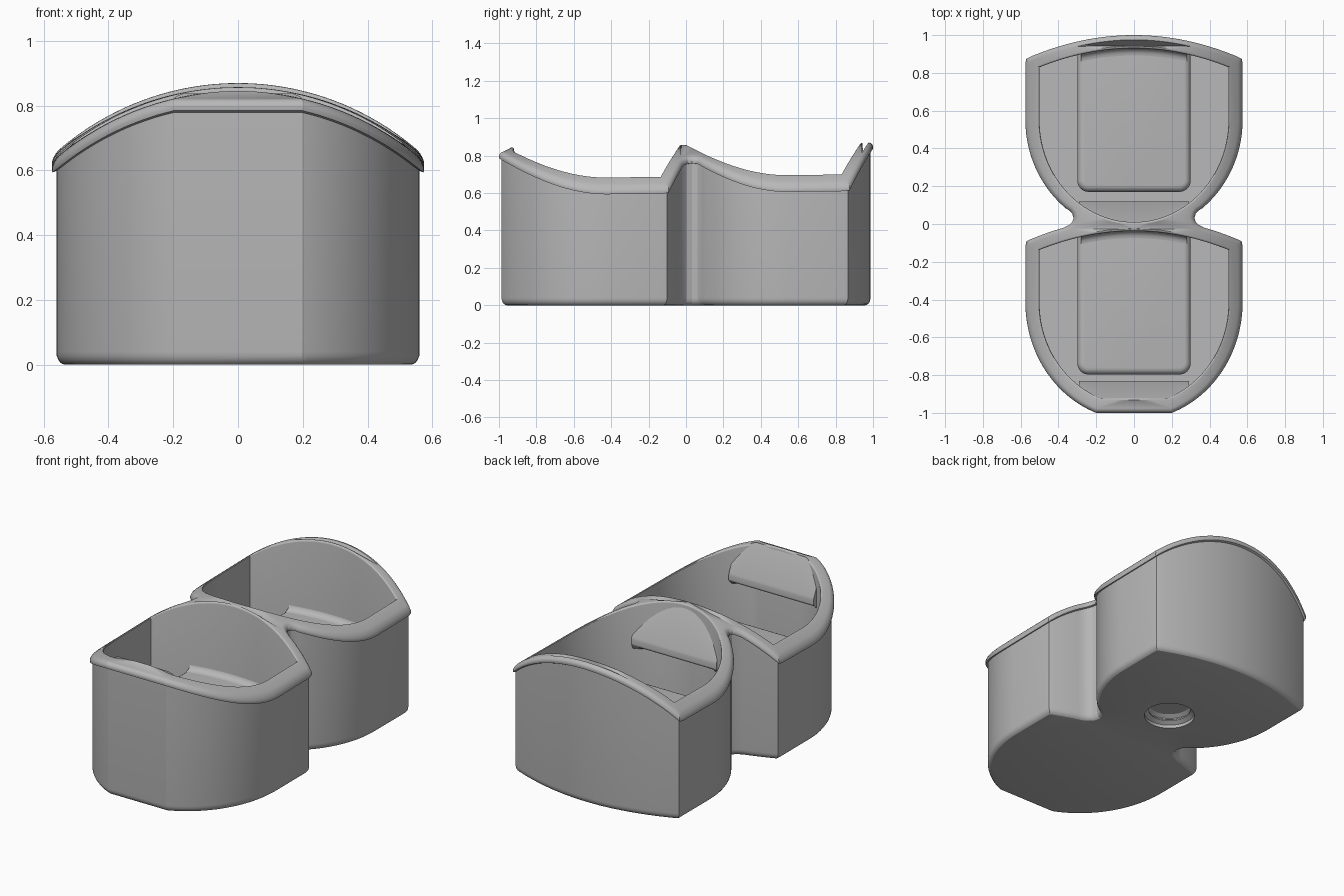
import bpy, bmesh
from math import sin, cos, acos, sqrt, pi, radians
from mathutils import Vector

if "Cube" in bpy.data.objects:
    bpy.data.objects.remove(bpy.data.objects["Cube"])

grey = bpy.data.materials.new("plain grey")
grey.use_nodes = True
grey.diffuse_color = (0.48, 0.48, 0.48, 1)
grey.node_tree.nodes["Principled BSDF"].inputs["Base Color"].default_value = (0.48, 0.48, 0.48, 1)

PITCH = 0.967      # distance between the two cups
FLOOR = 0.08


def finish(bm, name):
    bmesh.ops.recalc_face_normals(bm, faces=bm.faces)
    mesh = bpy.data.meshes.new(name)
    bm.to_mesh(mesh)
    bm.free()
    mesh.materials.append(grey)
    obj = bpy.data.objects.new(name, mesh)
    bpy.context.collection.objects.link(obj)
    bpy.ops.object.select_all(action='DESELECT')
    obj.select_set(True)
    bpy.context.view_layer.objects.active = obj
    bpy.ops.object.shade_smooth_by_angle(angle=radians(20))
    return obj


def rim_z(x, y):
    """Domed height of the rim, tilted slightly up to the back."""
    return 0.857 + 0.013 * y - (0.85 - sqrt(0.85 ** 2 - x * x))


def mirrored(half):
    return half + [(-x, y) for x, y in reversed(half) if x > 1e-6]


def ellipse_side(rx, ry, yc, t0, n=28):
    return [(rx * cos(t0 * (1 - i / n)), yc - ry * sin(t0 * (1 - i / n))) for i in range(n + 1)]


def back_arc(x0, x1, apex, k, n=20):
    xs = [x0 + (x1 - x0) * i / n for i in range(n + 1)]
    return [(x, apex - k * x * x) for x in xs]


def inset(loop, d):
    """Move a counter-clockwise loop inwards by d with mitred corners."""
    out = []
    for i, p in enumerate(loop):
        a, b, c = Vector(loop[i - 1]), Vector(p), Vector(loop[(i + 1) % len(loop)])
        e, f = (b - a).normalized(), (c - b).normalized()
        n1, n2 = Vector((-e.y, e.x)), Vector((-f.y, f.x))
        m = (n1 + n2) / (1 + n1.dot(n2))
        out.append((p[0] + m.x * d, p[1] + m.y * d))
    return out


def ring(bm, loop, height):
    """Add a vertex ring; height is a number or a function of x and y."""
    return [bm.verts.new((x, y, height(x, y) if callable(height) else height)) for x, y in loop]


def bridge(bm, rings):
    for a, b in zip(rings, rings[1:]):
        for i in range(len(a)):
            bm.faces.new((a[i - 1], a[i], b[i], b[i - 1]))


def fill_between(bm, rings):
    edges = []
    for r in rings:
        for i in range(len(r)):
            edges.append(bm.edges.get((r[i - 1], r[i])) or bm.edges.new((r[i - 1], r[i])))
    bmesh.ops.triangle_fill(bm, edges=edges, use_beauty=True, normal=(0, 0, 1))


def below(d):
    return lambda x, y: rim_z(x, y) - d


def shield(shift, low):
    """Inner outline of one cup."""
    half = ellipse_side(0.5, 0.54, 0.55 + shift, pi / 2)
    half = [(max(x, 0), max(y, low)) for x, y in half]
    half[0] = (0, half[0][1])
    return mirrored(half + back_arc(0.5, 0, 0.93 + shift, 0.4))


# Outer outline: front cup, narrow neck, rear cup
half = ellipse_side(0.575, 0.624, -0.415, acos(0.2 / 0.575))
half += [(0.575, -0.12), (0.57, -0.092)]
half += back_arc(0.55, 0.37, 0.033, 0.38, 8)
half += [(0.345, -0.006), (0.327, 0.01), (0.32, 0.032), (0.327, 0.055), (0.34, 0.07)]
half += ellipse_side(0.575, 0.6, 0.55, acos(0.36 / 0.575))
half += [(0.575, 0.85), (0.57, 0.875)]
half += back_arc(0.55, 0, 1.0, 0.38)
outline = mirrored(half)
cavities = [shield(0, -1), shield(-PITCH, -0.92)]

# Body: rounded foot, wall and rolled lip
bm = bmesh.new()
outer = []
for i in range(6):
    t = pi / 2 * i / 5
    outer.append(ring(bm, inset(outline, 0.014 + 0.028 * (1 - sin(t))), 0.04 * (1 - cos(t))))
outer.append(ring(bm, inset(outline, 0.014), below(0.042)))
outer.append(ring(bm, inset(outline, 0.002), below(0.036)))
for i in range(7):
    t = pi / 2 * i / 6
    outer.append(ring(bm, inset(outline, 0.025 * (1 - cos(t))), below(0.025 * (1 - sin(t)))))
bridge(bm, outer)

# Cavities with a softened inner edge
tops = []
for loop in cavities:
    rings = []
    for i in range(5):
        t = pi / 2 * i / 4
        rings.append(ring(bm, inset(loop, -0.012 * (1 - sin(t))), below(0.012 * (1 - cos(t)))))
    rings.append(ring(bm, loop, FLOOR))
    bridge(bm, rings)
    bm.faces.new(rings[-1])
    tops.append(rings[0])
fill_between(bm, [outer[-1]] + tops)

# Threaded blind socket in the underside
profile = [(0.145, 0), (0.145, 0.02)]
for i in range(6):
    z = 0.02 + 0.045 * i
    profile += [(0.12, z + 0.016), (0.12, z + 0.024), (0.145, z + 0.04), (0.145, z + 0.045)]
socket = []
for r, z in profile:
    circle = [(r * cos(2 * pi * k / 40), 0.32 + r * sin(2 * pi * k / 40)) for k in range(40)]
    socket.append(ring(bm, circle, z))
bridge(bm, socket)
bm.faces.new(socket[-1])
fill_between(bm, [outer[0], socket[0]])
finish(bm, "twin_cup_body")


def make_pad(name, shift):
    """Raised rounded pad running into the back wall of a cup."""
    y0, r, top = 0.17 + shift, 0.06, 0.4
    half = [(0, y0)]
    half += [(0.3 - r + r * sin(t), y0 + r - r * cos(t)) for t in [pi / 2 * i / 6 for i in range(7)]]
    half += back_arc(0.3, 0, 0.945 + shift, 0.4, 12)
    loop = mirrored(half)
    bm = bmesh.new()
    rings = [ring(bm, loop, FLOOR - 0.01)]
    for i in range(6):
        t = pi / 2 * i / 5
        rounded = inset(loop, 0.035 * (1 - cos(t)))
        # keep the back edge against the wall
        kept = [b if a[1] > y0 + 0.6 and abs(a[0]) < 0.29 else c
                for a, b, c in zip(loop, loop, rounded)]
        rings.append(ring(bm, kept, top - 0.035 * (1 - sin(t))))
    bridge(bm, rings)
    bm.faces.new(rings[-1])
    # Hollow fillet where the pad meets the wall
    rows = []
    for x, y in back_arc(-0.28, 0.28, 0.932 + shift, 0.4):
        angles = [pi / 2 * i / 5 for i in range(6)]
        rows.append([bm.verts.new((x, y - 0.04 * (1 - sin(t)), top + 0.002 + 0.04 * (1 - cos(t))))
                     for t in angles])
    for a, b in zip(rows, rows[1:]):
        for i in range(5):
            bm.faces.new((a[i], a[i + 1], b[i + 1], b[i]))
    finish(bm, name)


def make_hook(name, shift, low, edge_y, edge_z):
    """Sloping wedge on the front inner wall with a blunt lower lip."""
    bm = bmesh.new()
    reach, n, rows = 0.29, 24, []
    for i in range(n + 1):
        x = -reach + 2 * reach * i / n
        wall = max(0.55 + shift - 0.54 * sqrt(1 - (x / 0.5) ** 2), low) - 0.004
        wall = min(wall, edge_y - 0.004)
        pts = [(wall, edge_z + (edge_y - wall) * 2.05), (edge_y - 0.003, edge_z + 0.006),
               (edge_y, edge_z - 0.008), (edge_y, edge_z - 0.035),
               (edge_y - 0.004, edge_z - 0.045), (wall, edge_z - 0.07)]
        rows.append([bm.verts.new((x, y, z)) for y, z in pts])
    bridge(bm, rows)
    bm.faces.new(rows[0])
    bm.faces.new(rows[-1])
    finish(bm, name)


make_pad("rear_pad", 0)
make_pad("front_pad", -PITCH)
make_hook("rear_hook", 0, -1, 0.118, 0.61)
make_hook("front_hook", -PITCH, -0.92, -0.83, 0.645)
